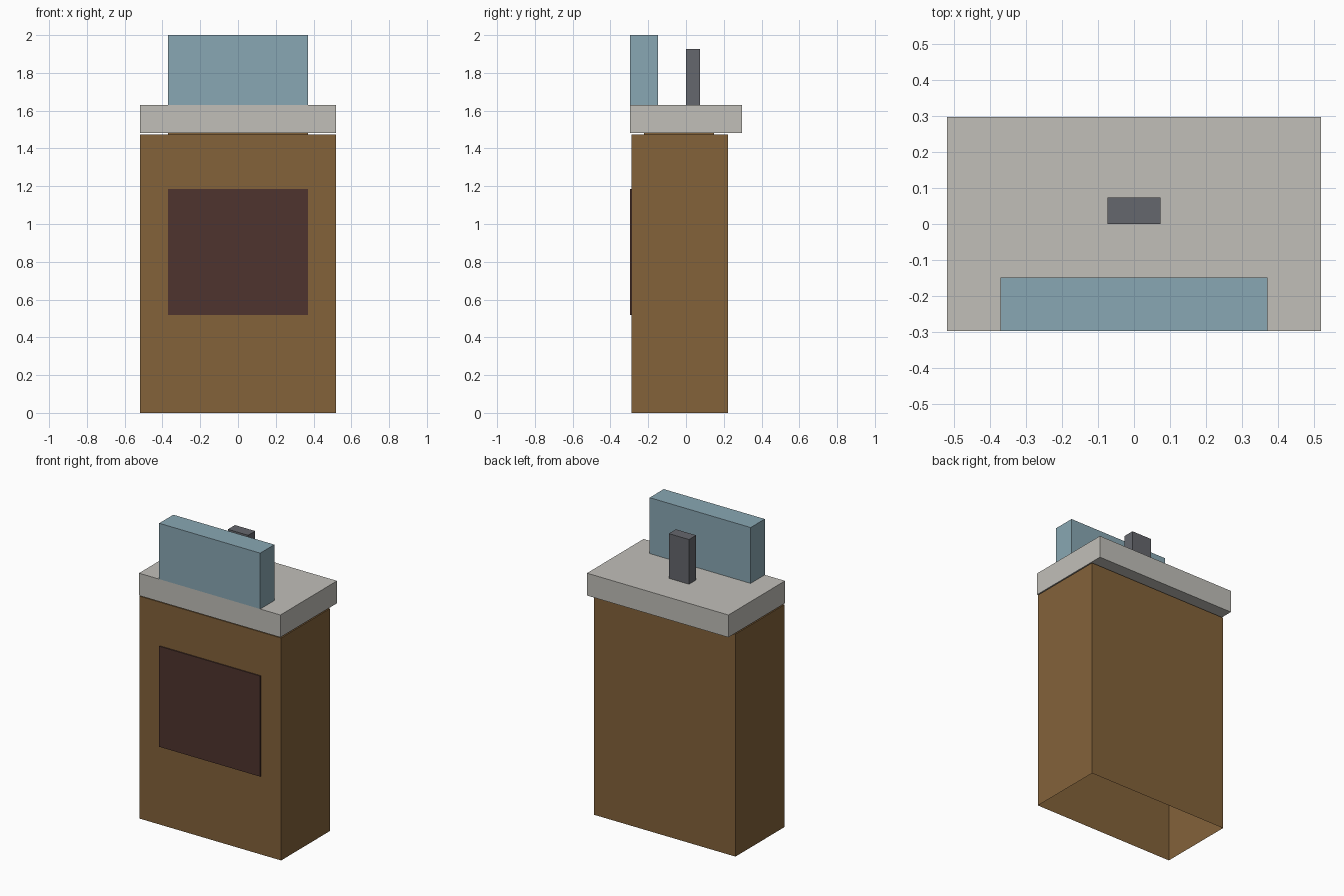
import bpy, bmesh

if "Cube" in bpy.data.objects:
    bpy.data.objects.remove(bpy.data.objects["Cube"])

U = 2 / 27  # grid unit: the model is 27 units tall


def material(name, rgb):
    m = bpy.data.materials.new(name)
    lin = [((c / 255 + 0.055) / 1.055) ** 2.4 for c in rgb]
    m.diffuse_color = (*lin, 1)
    m.use_nodes = True
    m.node_tree.nodes["Principled BSDF"].inputs["Base Color"].default_value = m.diffuse_color
    return m


wood = material("wood_brown", (131, 98, 58))
dark = material("dark_brown", (79, 52, 46))
stone = material("pale_grey", (193, 191, 185))
glass = material("dusty_blue", (137, 167, 179))
metal = material("dark_grey", (101, 103, 109))


def box(name, mat, x, y, z, open_bottom=False):
    """Box from half width x and (min, max) ranges y and z, in grid units."""
    bm = bmesh.new()
    bmesh.ops.create_cube(bm, size=1)
    for v in bm.verts:
        v.co = (v.co.x * 2 * x * U,
                (y[0] if v.co.y < 0 else y[1]) * U,
                (z[0] if v.co.z < 0 else z[1]) * U)
    if open_bottom:
        bm.normal_update()
        bmesh.ops.delete(bm, geom=[f for f in bm.faces if f.normal.z < -0.5],
                         context='FACES')
    mesh = bpy.data.meshes.new(name)
    bm.to_mesh(mesh)
    bm.free()
    mesh.materials.append(mat)
    obj = bpy.data.objects.new(name, mesh)
    bpy.context.collection.objects.link(obj)
    return obj


# Hollow cabinet, open underneath, with a thin riser below the counter
box("cabinet", wood, 7, (-3.9, 3), (0, 19.9), open_bottom=True)
box("counter_riser", wood, 5, (-3, 2), (19.9, 20))
# Front plate
box("front_panel", dark, 5, (-4, -3.9), (7, 16))
# Counter and the things standing on it
box("counter_top", stone, 7, (-4, 4), (20, 22))
box("display_screen", glass, 5, (-4, -2), (22, 27))
box("post", metal, 1, (0, 1), (22, 26))
